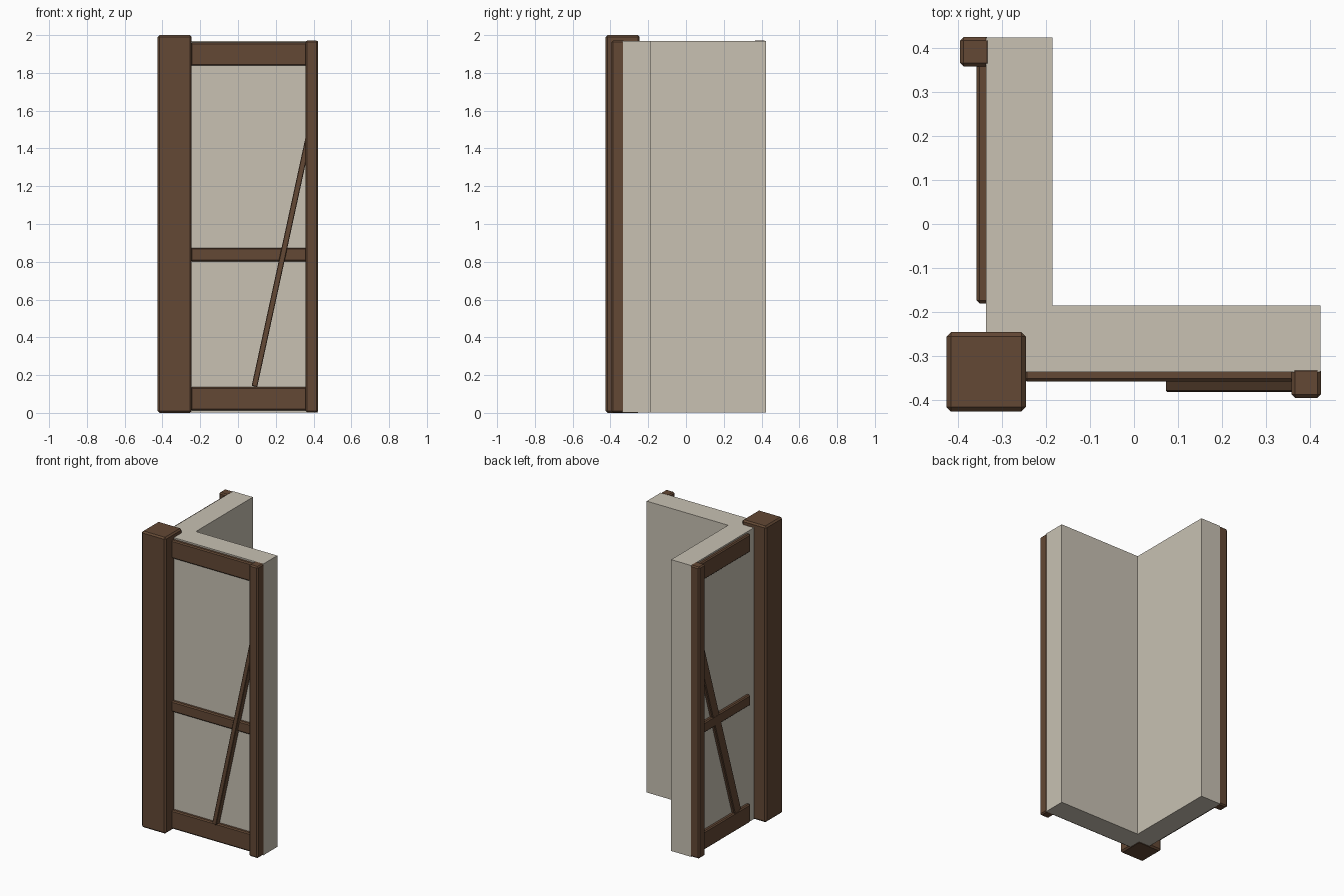
import bpy, bmesh
from mathutils import Vector, Matrix

if "Cube" in bpy.data.objects:
    bpy.data.objects.remove(bpy.data.objects["Cube"])


def material(name, rgb):
    m = bpy.data.materials.new(name)
    m.diffuse_color = (*rgb, 1)
    m.use_nodes = True
    m.node_tree.nodes["Principled BSDF"].inputs["Base Color"].default_value = m.diffuse_color
    return m


WOOD = material("dark_wood", (0.125, 0.065, 0.035))
PLASTER = material("plaster", (0.58, 0.535, 0.45))


def finish(name, bm, mat, bevel=0):
    bmesh.ops.recalc_face_normals(bm, faces=bm.faces)
    if bevel:
        bmesh.ops.bevel(bm, geom=bm.edges[:], offset=bevel, segments=1,
                        affect='EDGES', profile=0.5)
    me = bpy.data.meshes.new(name)
    bm.to_mesh(me)
    bm.free()
    me.materials.append(mat)
    ob = bpy.data.objects.new(name, me)
    bpy.context.collection.objects.link(ob)


def prism(name, pts, vec, mat, bevel=0):
    """Extrude a planar outline along a vector."""
    bm = bmesh.new()
    face = bm.faces.new([bm.verts.new(p) for p in pts])
    ext = bmesh.ops.extrude_face_region(bm, geom=[face])
    bmesh.ops.translate(bm, vec=vec, verts=[
        v for v in ext["geom"] if isinstance(v, bmesh.types.BMVert)])
    finish(name, bm, mat, bevel)


def panel_beam(name, side, u, z, depth, bevel):
    """Upright box on a wing: u runs along the wall, depth is out from it."""
    def place(a, d, h):
        return (a, d, h) if side == "front" else (d, a, h)
    pts = [place(a, depth[0], h) for a, h in
           ((u[0], z[0]), (u[1], z[0]), (u[1], z[1]), (u[0], z[1]))]
    vec = Vector(place(0, depth[1] - depth[0], 0))
    prism(f"{side}_{name}", pts, vec, WOOD, bevel)


def brace(side, bottom, top, width, depth, bevel):
    """Slanted timber with square-cut ends."""
    a, b = Vector(bottom), Vector(top)
    d = (b - a).normalized()
    n = Vector((-d.y, d.x)) * width / 2

    def place(p, dep):
        return (p.x, dep, p.y) if side == "front" else (dep, p.x, p.y)
    pts = [place(p, depth[0]) for p in (a + n, a - n, b - n, b + n)]
    t = depth[1] - depth[0]
    vec = Vector((0, t, 0) if side == "front" else (t, 0, 0))
    prism(f"{side}_brace", pts, vec, WOOD, bevel)


# L-shaped plaster wall
o, i, e = -0.335, -0.185, 0.423
prism("corner_wall", [(x, y, 0.003) for x, y in
      ((o, o), (e, o), (e, i), (i, i), (i, e), (o, e))],
      Vector((0, 0, 1.967)), PLASTER)

# Heavy corner post
c0, c1 = -0.425, -0.245
prism("corner_post", [(c0, c0, 0), (c1, c0, 0), (c1, c1, 0), (c0, c1, 0)],
      Vector((0, 0, 2)), WOOD, 0.01)

# Timber frame on both wings
for side, start in (("front", -0.25), ("left", -0.18)):
    panel_beam("end_post", side, (0.357, 0.4235), (0.003, 1.971),
               (-0.394, -0.325), 0.008)
    for name, z in (("bottom_rail", (0.013, 0.137)),
                    ("middle_rail", (0.802, 0.874)),
                    ("top_rail", (1.838, 1.960))):
        panel_beam(name, side, (start, 0.365), z, (-0.357, -0.325), 0.007)

# Diagonal braces
brace("front", (0.087, 0.14), (0.372, 1.455), 0.03, (-0.381, -0.34), 0.003)
brace("left", (-0.05, 0.13), (0.375, 1.47), 0.07, (-0.356, -0.325), 0.005)
